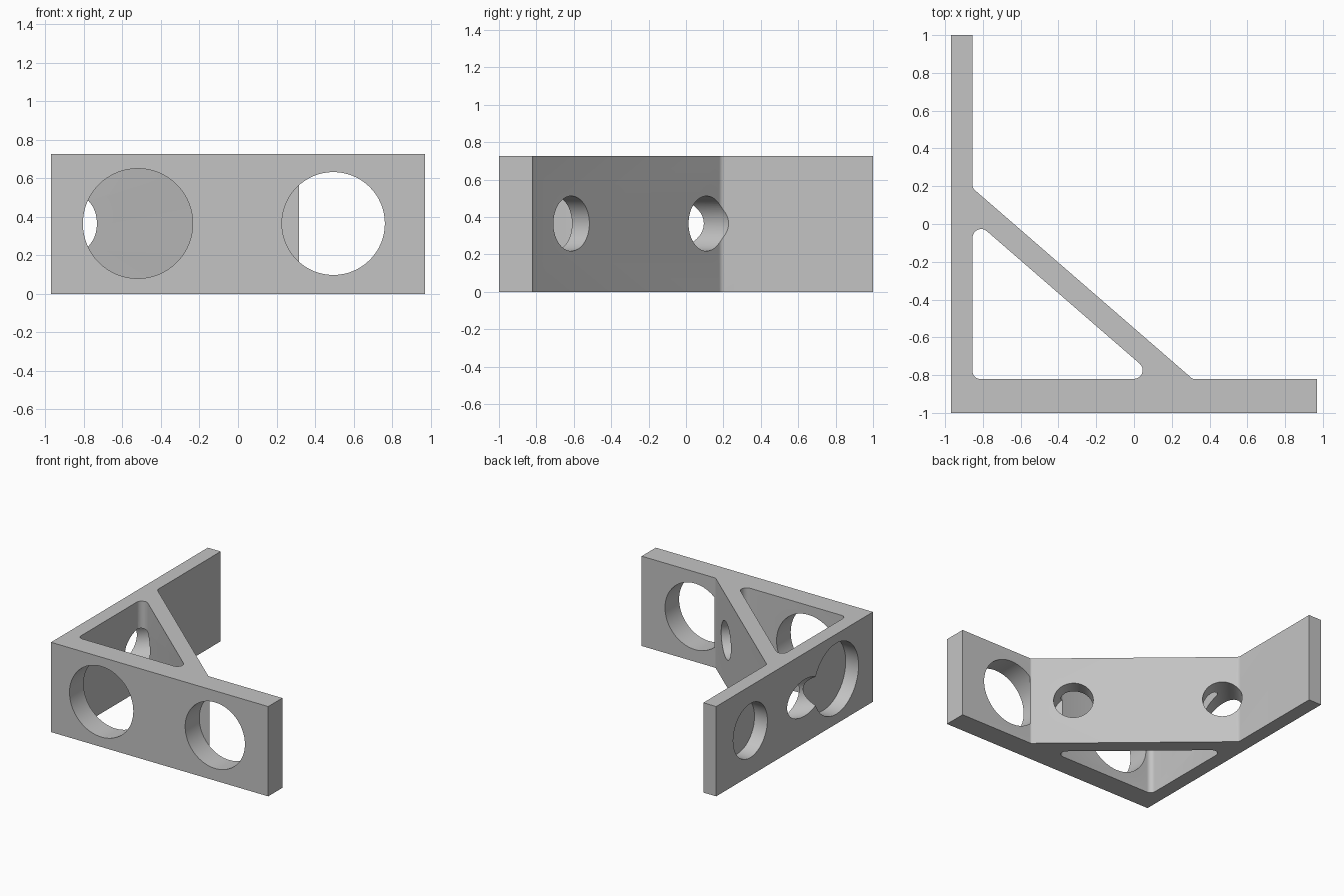
import bpy, bmesh, math
from mathutils import Vector

if "Cube" in bpy.data.objects:
    bpy.data.objects.remove(bpy.data.objects["Cube"], do_unlink=True)

HEIGHT, MID = 0.725, 0.365
WALL_X, WALL_Y = -0.855, -0.82            # inner faces of the two walls
BRACE_TOP, BRACE_END = Vector((WALL_X, 0.19)), Vector((0.31, WALL_Y))
BRACE_DROP = 0.162                        # brace thickness measured along y


def rounded(points, steps=8):
    """Turn (x, y, radius) corners into a 2D outline with filleted corners."""
    out = []
    for i, (x, y, r) in enumerate(points):
        p = Vector((x, y))
        if r == 0:
            out.append(p)
            continue
        a = (Vector(points[i - 1][:2]) - p).normalized()
        b = (Vector(points[(i + 1) % len(points)][:2]) - p).normalized()
        half = a.angle(b) / 2
        centre = p + (a + b).normalized() * r / math.sin(half)
        start = p + a * r / math.tan(half) - centre
        end = p + b * r / math.tan(half) - centre
        turn = math.atan2(start.x * end.y - start.y * end.x, start.dot(end))
        for k in range(steps + 1):
            t = turn * k / steps
            c, s = math.cos(t), math.sin(t)
            out.append(centre + Vector((start.x * c - start.y * s, start.x * s + start.y * c)))
    return out


def make_object(name, bm):
    bmesh.ops.recalc_face_normals(bm, faces=bm.faces)
    mesh = bpy.data.meshes.new(name)
    bm.to_mesh(mesh)
    bm.free()
    obj = bpy.data.objects.new(name, mesh)
    bpy.context.collection.objects.link(obj)
    return obj


def prism(name, outline, z0, z1):
    bm = bmesh.new()
    face = bm.faces.new([bm.verts.new((p.x, p.y, z0)) for p in outline])
    new = bmesh.ops.extrude_face_region(bm, geom=[face])["geom"]
    verts = [v for v in new if isinstance(v, bmesh.types.BMVert)]
    bmesh.ops.translate(bm, verts=verts, vec=(0, 0, z1 - z0))
    return make_object(name, bm)


def bore(name, start, direction, length, radius):
    """Horizontal cylinder cutter starting at a plan position."""
    bm = bmesh.new()
    bmesh.ops.create_cone(bm, cap_ends=True, segments=64, radius1=radius,
                          radius2=radius, depth=length)
    d = Vector((*direction, 0)).normalized()
    obj = make_object(name, bm)
    obj.rotation_euler = d.to_track_quat("Z", "Y").to_euler()
    obj.location = Vector((*start, MID)) + d * length / 2
    return obj


# Bracket body: two walls joined by the diagonal brace
bracket = prism("bracket", rounded([
    (-0.97, -1, 0), (0.97, -1, 0), (0.97, WALL_Y, 0), (*BRACE_END, 0.02),
    (*BRACE_TOP, 0.04), (WALL_X, 1, 0), (-0.97, 1, 0)]), 0, HEIGHT)

# Triangular opening between the walls and the brace
along = (BRACE_END - BRACE_TOP).normalized()
inner_top = BRACE_TOP.y - BRACE_DROP
inner_end = WALL_X + (inner_top - WALL_Y) * along.x / -along.y
cutters = [prism("opening_cutter", rounded([
    (WALL_X, WALL_Y, 0.04), (inner_end, WALL_Y, 0.046), (WALL_X, inner_top, 0.046)]), -0.2, 1)]

# Round holes through the front wall
for x, r in ((-0.52, 0.285), (0.495, 0.267)):
    cutters.append(bore("front_hole_cutter", (x, WALL_Y), (0, -1), 0.4, r))

# Round holes through the side wall
for y, r in ((0.565, 0.218), (-0.53, 0.286)):
    cutters.append(bore("side_hole_cutter", (WALL_X, y), (-1, 0), 0.4, r))

# Holes square to the brace; the upper one carries on through the side wall
inward = Vector((along.y, -along.x))
for y, length in ((-0.613, 0.32), (0.11, 0.8)):
    centre = BRACE_TOP + along * ((y - BRACE_TOP.y) / along.y)
    cutters.append(bore("brace_hole_cutter", centre - inward * 0.12, inward, length, 0.147))

for cutter in cutters:
    cutter.hide_render = True
    mod = bracket.modifiers.new("cut", "BOOLEAN")
    mod.operation, mod.solver, mod.object = "DIFFERENCE", "EXACT", cutter

# Bake the cuts and drop the cutters
bpy.context.view_layer.update()
depsgraph = bpy.context.evaluated_depsgraph_get()
cut_mesh = bpy.data.meshes.new_from_object(bracket.evaluated_get(depsgraph))
bracket.modifiers.clear()
bracket.data = cut_mesh
for cutter in cutters:
    bpy.data.objects.remove(cutter, do_unlink=True)

# Single plain grey
grey = bpy.data.materials.new("plain_grey")
grey.use_nodes = True
grey.diffuse_color = (0.55, 0.55, 0.55, 1)
grey.node_tree.nodes["Principled BSDF"].inputs["Base Color"].default_value = grey.diffuse_color
bracket.data.materials.clear()
bracket.data.materials.append(grey)

bpy.ops.object.select_all(action="DESELECT")
bracket.select_set(True)
bpy.context.view_layer.objects.active = bracket
bpy.ops.object.shade_smooth_by_angle(angle=math.radians(30))
